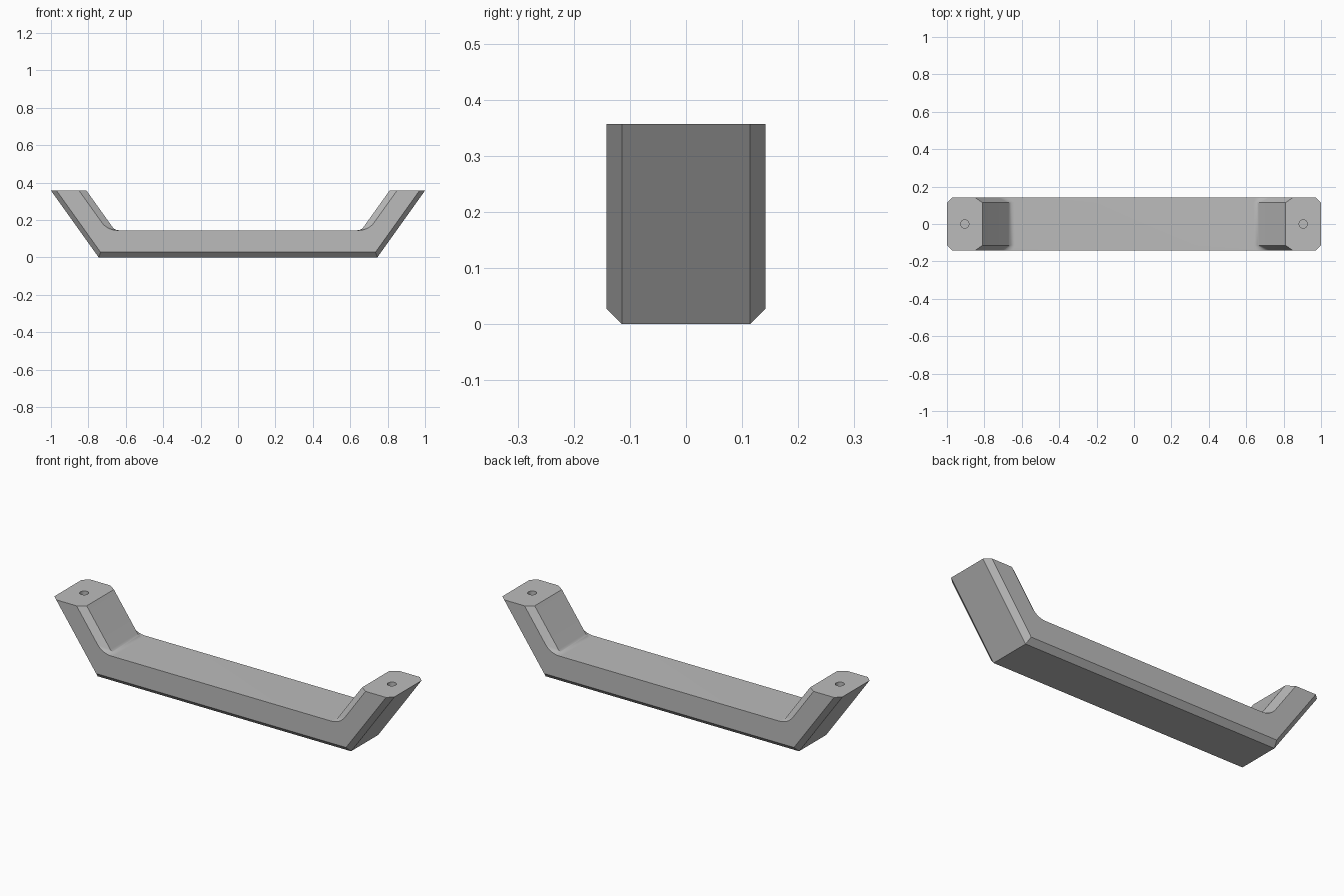
import bpy
import bmesh
import math
from mathutils import Vector

cube = bpy.data.objects.get("Cube")
if cube:
    bpy.data.objects.remove(cube, do_unlink=True)

HALF, CHAMFER = 0.142, 0.028       # half width and edge chamfer
TOP, FLOOR = 0.357, 0.145          # foot height and grip height
LEAN = 0.255 / TOP                 # outward run per unit of height

grey = bpy.data.materials.new("plain grey")
grey.use_nodes = True
grey.diffuse_color = (0.5, 0.5, 0.5, 1)
grey.node_tree.nodes["Principled BSDF"].inputs["Base Color"].default_value = (0.5, 0.5, 0.5, 1)


def profile(base_x, base_z, top_x, radius, steps=10):
    """Closed x-z outline of the handle with a rounded inner corner."""
    corner = Vector((top_x - (TOP - FLOOR) * LEAN, FLOOR))
    tilt = math.atan(1 / LEAN)                    # leg angle from horizontal
    reach = radius * math.tan(tilt / 2)
    centre = corner + Vector((-reach, radius))
    half = [(base_x, base_z), (base_x + (TOP - base_z) * LEAN, TOP), (top_x, TOP)]
    for i in range(steps + 1):
        a = -math.pi / 2 + tilt * (1 - i / steps)
        half.append((centre.x + radius * math.cos(a), centre.y + radius * math.sin(a)))
    return half + [(-x, z) for x, z in reversed(half)]


# Handle: side outlines joined to a larger middle outline
middle = profile(0.745, 0, 0.81, 0.04)
side = profile(0.735, CHAMFER, 0.85, 0.1)
bm = bmesh.new()
rings = []
for y, outline in ((-HALF, side), (CHAMFER - HALF, middle),
                   (HALF - CHAMFER, middle), (HALF, side)):
    rings.append([bm.verts.new((x, y, z)) for x, z in outline])
for a, b in zip(rings, rings[1:]):
    n = len(a)
    for i in range(n):
        j = (i + 1) % n
        bm.faces.new((a[i], a[j], b[j], b[i]))
bm.faces.new(rings[0])
bm.faces.new(rings[-1])
bmesh.ops.recalc_face_normals(bm, faces=bm.faces)
mesh = bpy.data.meshes.new("handle")
bm.to_mesh(mesh)
bm.free()
handle = bpy.data.objects.new("handle", mesh)
bpy.context.collection.objects.link(handle)
mesh.materials.append(grey)

# Blind screw holes in both feet
for name, x in (("left", 0.905), ("right", -0.905)):
    bpy.ops.mesh.primitive_cylinder_add(vertices=32, radius=0.022, depth=0.2,
                                        location=(x, 0, TOP))
    cutter = bpy.context.object
    cutter.name = name + "_hole_cutter"
    cutter.data.materials.append(grey)
    cutter.hide_render = True
    cutter.hide_set(True)
    cut = handle.modifiers.new(name + "_hole", "BOOLEAN")
    cut.operation, cut.solver, cut.object = "DIFFERENCE", "EXACT", cutter

# Soft shading on the rounded corners only
bpy.ops.object.select_all(action="DESELECT")
handle.select_set(True)
bpy.context.view_layer.objects.active = handle
for mod in list(handle.modifiers):
    bpy.ops.object.modifier_apply(modifier=mod.name)
for name in ("left", "right"):
    bpy.data.objects.remove(bpy.data.objects[name + "_hole_cutter"], do_unlink=True)
bpy.ops.object.shade_smooth_by_angle(angle=math.radians(25))
